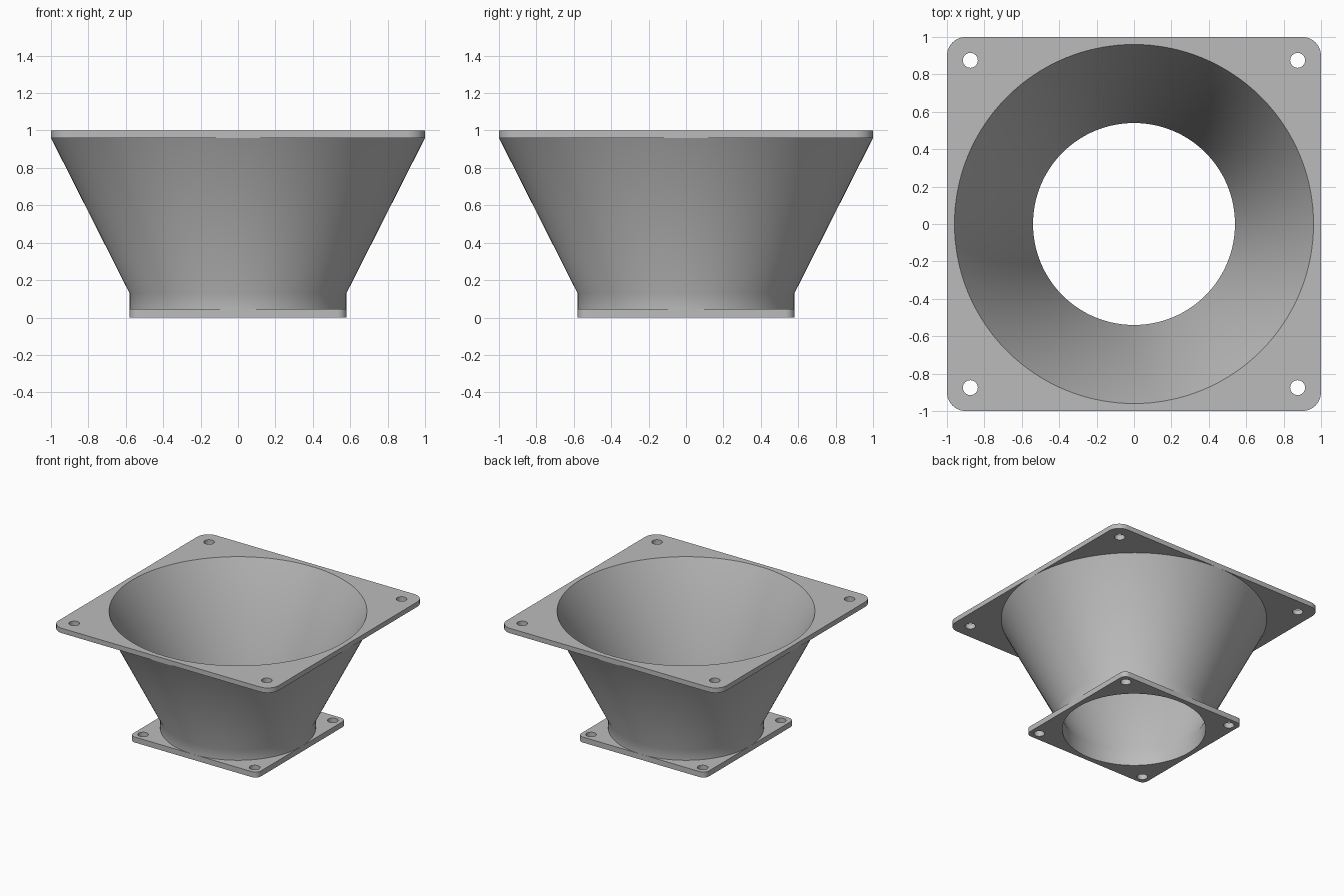
import bpy
from math import cos, sin, pi

cube = bpy.data.objects.get("Cube")
if cube:
    bpy.data.objects.remove(cube)

GREY = (0.5, 0.5, 0.5, 1)
grey = bpy.data.materials.new("light grey plastic")
grey.diffuse_color = GREY
grey.use_nodes = True
grey.node_tree.nodes["Principled BSDF"].inputs["Base Color"].default_value = GREY

SEGMENTS = 128


def circle(x, y, r, n):
    return [(x + r * cos(2 * pi * i / n), y + r * sin(2 * pi * i / n)) for i in range(n)]


def rounded_square(half, r, steps=8):
    points = []
    for k, (sx, sy) in enumerate([(1, 1), (-1, 1), (-1, -1), (1, -1)]):
        for i in range(steps + 1):
            a = pi / 2 * (k + i / steps)
            points.append((sx * (half - r) + r * cos(a), sy * (half - r) + r * sin(a)))
    return points


def finish(name, mesh):
    obj = bpy.data.objects.new(name, mesh)
    bpy.context.collection.objects.link(obj)
    mesh.materials.clear()
    mesh.materials.append(grey)
    bpy.ops.object.select_all(action="DESELECT")
    obj.select_set(True)
    bpy.context.view_layer.objects.active = obj
    bpy.ops.object.mode_set(mode="EDIT")
    bpy.ops.mesh.select_all(action="SELECT")
    bpy.ops.mesh.remove_doubles(threshold=0.0001)
    bpy.ops.object.mode_set(mode="OBJECT")
    bpy.ops.object.shade_smooth_by_angle(angle=pi / 5)
    return obj


def flange(name, half, corner, bore, hole_at, z0, z1):
    """Square plate with a round bore and four screw holes."""
    outlines = [rounded_square(half, corner), circle(0, 0, bore, SEGMENTS)]
    outlines += [circle(sx * hole_at, sy * hole_at, 0.04, 24)
                 for sx in (-1, 1) for sy in (-1, 1)]
    curve = bpy.data.curves.new(name + "_outline", "CURVE")
    curve.dimensions = "2D"
    curve.fill_mode = "BOTH"
    curve.extrude = (z1 - z0) / 2
    for points in outlines:
        spline = curve.splines.new("POLY")
        spline.points.add(len(points) - 1)
        for p, (x, y) in zip(spline.points, points):
            p.co = (x, y, 0, 1)
        spline.use_cyclic_u = True
    helper = bpy.data.objects.new(name + "_outline", curve)
    bpy.context.collection.objects.link(helper)
    graph = bpy.context.evaluated_depsgraph_get()
    mesh = bpy.data.meshes.new_from_object(helper.evaluated_get(graph))
    bpy.data.objects.remove(helper)
    finish(name, mesh).location.z = (z0 + z1) / 2


def funnel_skin(name, profile, outward):
    """Revolve an open (radius, height) profile around z."""
    verts = [(x, y, z) for r, z in profile for x, y in circle(0, 0, r, SEGMENTS)]
    faces = []
    for row in range(len(profile) - 1):
        for i in range(SEGMENTS):
            a, b = row * SEGMENTS + i, row * SEGMENTS + (i + 1) % SEGMENTS
            quad = (a, b, b + SEGMENTS, a + SEGMENTS)
            faces.append(quad if outward else quad[::-1])
    mesh = bpy.data.meshes.new(name)
    mesh.from_pydata(verts, [], faces)
    finish(name, mesh)


# Mounting plates
flange("top_flange", 1.0, 0.1, 0.96, 0.875, 0.96, 1.0)
flange("bottom_flange", 0.58, 0.05, 0.54, 0.507, 0, 0.045)

# Short collar widening into a cone, outside and inside
funnel_skin("duct_outer_wall", [(0.58, 0.04), (0.58, 0.13), (1.0, 0.96)], True)
funnel_skin("duct_inner_wall", [(0.54, 0.045), (0.54, 0.13), (0.96, 1.0)], False)
